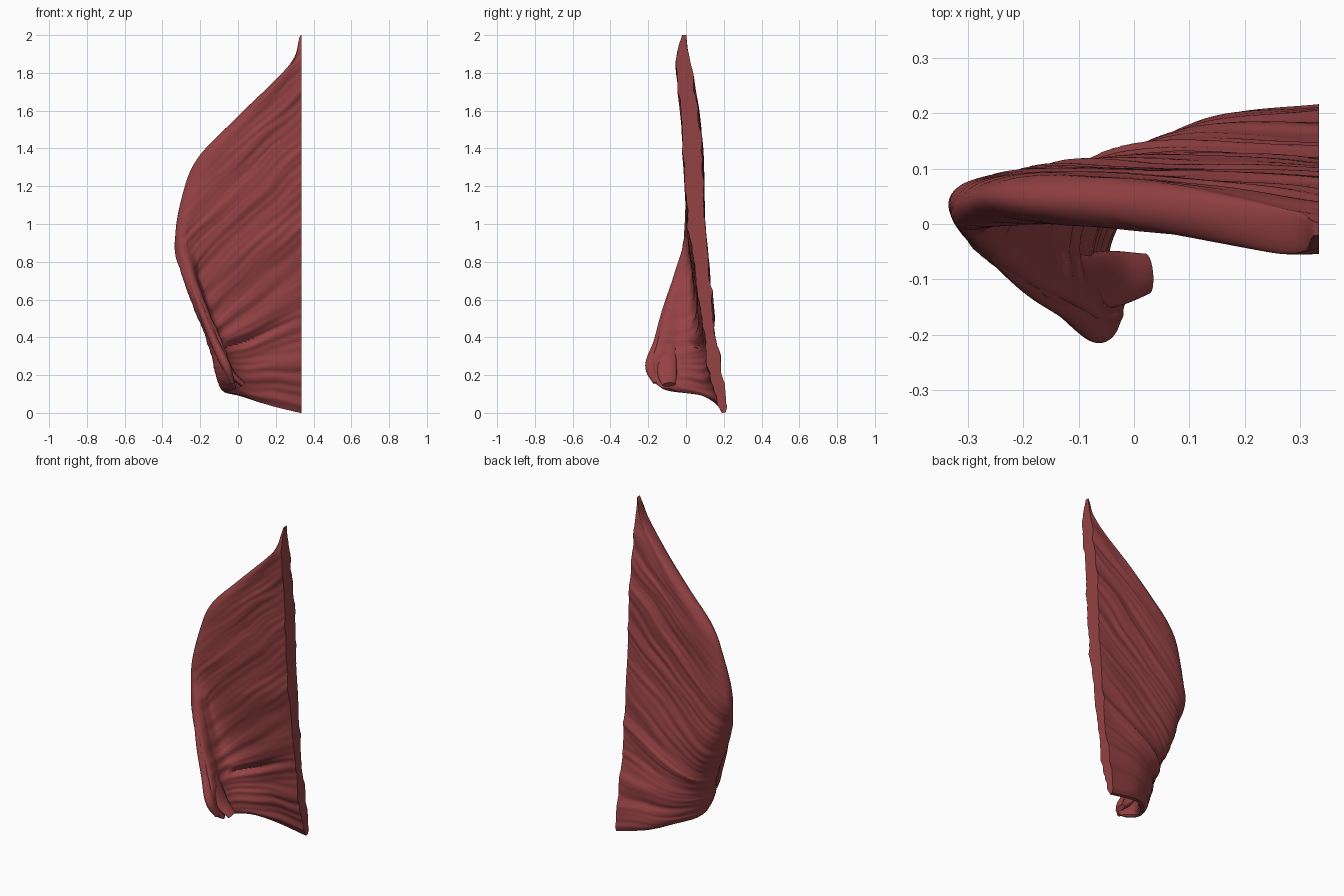
import bpy, bmesh
from math import sqrt, exp, cos, sin, pi
from mathutils import Vector, noise

if "Cube" in bpy.data.objects:
    bpy.data.objects.remove(bpy.data.objects["Cube"])

mat = bpy.data.materials.new("muscle_red")
mat.diffuse_color = (0.30, 0.054, 0.057, 1)
mat.use_nodes = True
mat.node_tree.nodes["Principled BSDF"].inputs["Base Color"].default_value = mat.diffuse_color
CUT = 0.335


def spline(pts, t):
    """Catmull-Rom through pts, t in 0..1."""
    n = len(pts) - 1
    i = min(int(t * n), n - 1)
    f = t * n - i
    b, c = pts[i], pts[i + 1]
    a = pts[i - 1] if i > 0 else b * 2 - c
    d = pts[i + 2] if i + 2 <= n else c * 2 - b
    return (b * 2 + (c - a) * f + (a * 2 - b * 5 + c * 4 - d) * f * f
            + (b * 3 - a - c * 3 + d) * f ** 3) * 0.5


def fibre(p):
    """Coordinate that is constant along the fanned muscle fibres."""
    w = p.x - CUT
    f = (p.z + 0.25 * w) / (1 + 1.3 * w) if w > -0.7 else 9
    f = f if f < 0.9 else p.z - 0.92 * w
    return f + 0.03 * noise.noise(Vector((p.x * 5, p.z * 4, 3)))


def finish(bm, name):
    bmesh.ops.recalc_face_normals(bm, faces=bm.faces)
    me = bpy.data.meshes.new(name)
    bm.to_mesh(me)
    bm.free()
    me.materials.append(mat)
    ob = bpy.data.objects.new(name, me)
    bpy.context.collection.objects.link(ob)
    bpy.ops.object.select_all(action='DESELECT')
    ob.select_set(True)
    bpy.context.view_layer.objects.active = ob
    bpy.ops.object.shade_smooth_by_angle(angle=0.9)
    return ob


# Muscle sheet: mid-surface rows from the flat cut edge to the outer edge
rows = [
    [(CUT, -.008, 2.0), (.327, -.008, 1.985)],
    [(CUT, -.015, 1.84), (.27, -.015, 1.84)],
    [(CUT, .02, 1.57), (0, .03, 1.57)],
    [(CUT, .035, 1.36), (-.205, .045, 1.36)],
    [(CUT, .045, 1.18), (-.287, .045, 1.18)],
    [(CUT, .06, .95), (.1, .058, .95), (-.14, .052, .95), (-.27, .04, .94), (-.328, .01, .93)],
    [(CUT, .085, .75), (.02, .075, .75), (-.2, .06, .75), (-.258, 0, .75), (-.262, -.06, .74)],
    [(CUT, .108, .55), (.05, .1, .55), (-.15, .06, .55), (-.195, -.03, .55), (-.18, -.115, .55)],
    [(CUT, .135, .35), (.08, .125, .36), (-.07, .065, .36), (-.125, -.04, .36), (-.09, -.155, .36)],
    [(CUT, .165, .18), (.12, .145, .19), (-.02, .07, .2), (-.085, -.06, .2), (-.045, -.205, .22)],
    [(CUT, .2, 0), (.15, .17, .045), (.02, .09, .09), (-.06, -.03, .11), (-.01, -.125, .13)],
]
thick = [.012, .040, .047, .047, .045, .044, .037, .033, .032, .031, .026]
rows = [[Vector(p) for p in r] for r in rows]
rows = [r if len(r) > 2 else [r[0].lerp(r[1], k / 4) for k in range(5)] for r in rows]
thick = [Vector((t, 0, 0)) for t in thick]

NU, NV = 90, 220


def mid(u, v):
    return spline([spline(r, u) for r in rows], v)


grid = [[mid(i / NU, j / NV) for i in range(NU + 1)] for j in range(NV + 1)]
bm = bmesh.new()
sides = []
for s in (1, -1):
    layer = []
    for j in range(NV + 1):
        v = j / NV
        line = []
        for i in range(NU + 1):
            u = i / NU
            p = grid[j][i]
            du = grid[j][min(i + 2, NU)] - grid[j][max(i - 2, 0)]
            dv = grid[min(j + 2, NV)][i] - grid[max(j - 2, 0)][i]
            n = du.cross(dv).normalized()
            if u < 0.1:
                n.x *= u / 0.1
                n.normalize()
            # rounded outer and lower edges
            h = spline(thick, v).x
            e = max(0, (u - 0.82) / 0.18)
            h *= sqrt(max(0.02, 1 - e * e))
            e = max(0, (v - 0.95) / 0.05)
            h *= sqrt(max(0.12, 1 - e * e))
            # fibre strands and the crease above the lower head
            f = fibre(p)
            k = min(1, h / 0.03) * (1 if u < 0.55 else max(0.4, 1 - (u - 0.55) * 2.5))
            h += k * 0.012 * noise.noise(Vector((f * 10, p.x * 2.2, s * 5 + p.z * 1.5)))
            h += k * 0.006 * noise.noise(Vector((f * 30, p.x * 3.5, s * 9 + p.z * 2)))
            if s > 0 and p.z > 0.2 and u < 0.6:
                c = k * min(1, (0.6 - u) / 0.1) * min(1, 0.4 + u * 2)
                h -= c * 0.022 * exp(-((f - 0.50) / 0.03) ** 2)
                h += c * 0.012 * exp(-((f - 0.58) / 0.05) ** 2)
            q = p + n * (s * max(h, 0.002))
            q.x = CUT if i == 0 else min(q.x, CUT)
            q.z = max(q.z, 0)
            line.append(bm.verts.new(q))
        layer.append(line)
    sides.append(layer)
    for j in range(NV):
        for i in range(NU):
            bm.faces.new((layer[j][i], layer[j][i + 1], layer[j + 1][i + 1], layer[j + 1][i]))
# Rim joining front and back, including the flat cut
ring = ([(0, i) for i in range(NU)] + [(j, NU) for j in range(NV)]
        + [(NV, i) for i in range(NU, 0, -1)] + [(j, 0) for j in range(NV, 0, -1)])
A, B = sides
for (j, i), (l, m) in zip(ring, ring[1:] + ring[:1]):
    bm.faces.new((A[j][i], A[l][m], B[l][m], B[j][i]))
finish(bm, "muscle_sheet")


# Rolled strands along the forward outer edge, ending at the tendon
def strand(name, pts, radii, wide):
    pts = [Vector(p) for p in pts]
    radii = [Vector((r, 0, 0)) for r in radii]
    bm = bmesh.new()
    N, K = 60, 20
    loops = []
    for j in range(N + 1):
        t = j / N
        c = spline(pts, t)
        d = (spline(pts, min(1, t + .01)) - spline(pts, max(0, t - .01))).normalized()
        a = d.cross(Vector((0, 1, 0))).normalized()
        b = d.cross(a)
        r = max(.002, spline(radii, t).x)
        loops.append([bm.verts.new(c + (a * cos(2 * pi * k / K) + b * sin(2 * pi * k / K) * wide)
                      * r * (1 + .1 * noise.noise(Vector((cos(2 * pi * k / K), t * 3, 2)))))
                      for k in range(K)])
    for p, q in zip(loops, loops[1:]):
        for k in range(K):
            bm.faces.new((p[k], p[k - 1], q[k - 1], q[k]))
    bm.faces.new(loops[0])
    bm.faces.new(loops[-1])
    finish(bm, name)


strand("tendon_lip", [(-.25, -.03, .74), (-.215, -.055, .62), (-.16, -.085, .5), (-.105, -.105, .36),
                      (-.04, -.1, .215), (.025, -.09, .15)], [.003, .012, .017, .02, .02, .014], 2.6)
strand("outer_strand", [(-.32, .01, .9), (-.258, -.05, .72), (-.19, -.1, .54), (-.125, -.14, .38),
                        (-.065, -.185, .25), (-.03, -.16, .16)], [.003, .012, .02, .023, .024, .012], 1.3)
